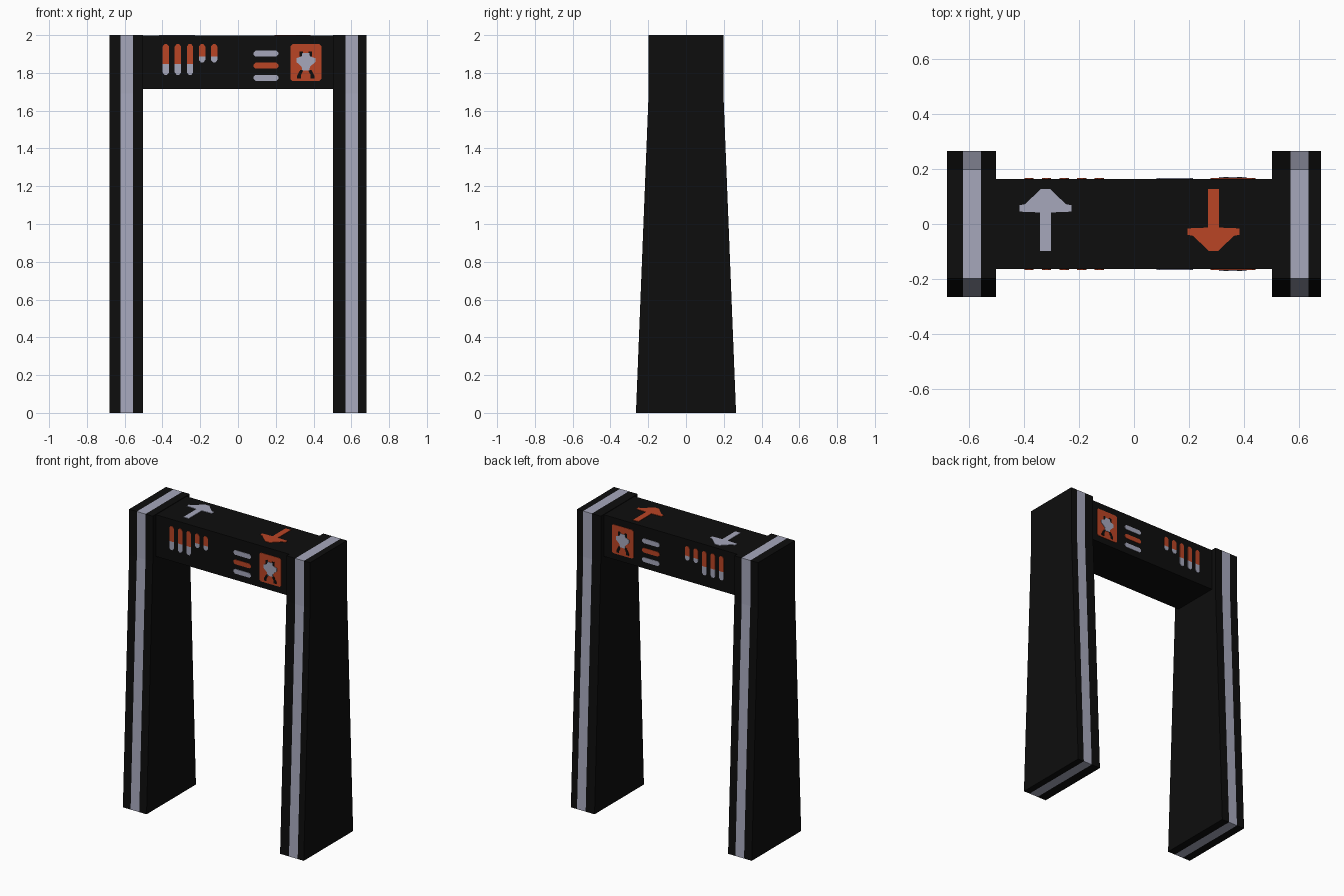
import bpy, bmesh

if "Cube" in bpy.data.objects:
    bpy.data.objects.remove(bpy.data.objects["Cube"])


def material(name, rgb):
    m = bpy.data.materials.new(name)
    m.diffuse_color = (*rgb, 1)
    m.use_nodes = True
    m.node_tree.nodes["Principled BSDF"].inputs["Base Color"].default_value = m.diffuse_color
    return m


BLACK = material("black casing", (0.004, 0.004, 0.004))
GREY = material("pale grey", (0.38, 0.39, 0.50))
RED = material("orange red", (0.49, 0.058, 0.018))


def finish(bm, name, mats):
    bmesh.ops.recalc_face_normals(bm, faces=bm.faces)
    me = bpy.data.meshes.new(name)
    bm.to_mesh(me)
    bm.free()
    for m in mats:
        me.materials.append(m)
    ob = bpy.data.objects.new(name, me)
    bpy.context.collection.objects.link(ob)
    return ob


# Posts: tapered profile swept along x, with the middle band coloured
PROFILE = [(-0.265, 0), (0.265, 0), (0.198, 1.69), (0.198, 2), (-0.198, 2), (-0.198, 1.69)]


def post(name, xs):
    bm = bmesh.new()
    rings = [[bm.verts.new((x, y, z)) for y, z in PROFILE] for x in xs]
    n = len(PROFILE)
    for k in range(3):
        for i in range(n):
            j = (i + 1) % n
            f = bm.faces.new((rings[k][i], rings[k][j], rings[k + 1][j], rings[k + 1][i]))
            f.material_index = 1 if k == 1 else 0
    bm.faces.new(rings[0])
    bm.faces.new(rings[-1])
    finish(bm, name, [BLACK, GREY])


post("left_post", (-0.68, -0.622, -0.557, -0.502))
post("right_post", (0.502, 0.569, 0.634, 0.68))

# Crossbar
BAR_Y, BAR_TOP = 0.164, 1.997
bm = bmesh.new()
bmesh.ops.create_cube(bm, size=1)
for v in bm.verts:
    v.co.x *= 1.004
    v.co.y *= 2 * BAR_Y
    v.co.z = 1.714 if v.co.z < 0 else BAR_TOP
finish(bm, "crossbar", [BLACK])


def plates(name, shapes, mat, thick, place):
    """Thin prisms from 2D outlines; place maps (u, v, height) to 3D."""
    bm = bmesh.new()
    for pts in shapes:
        n = len(pts)
        low = [bm.verts.new(place(u, v, 0)) for u, v in pts]
        top = [bm.verts.new(place(u, v, thick)) for u, v in pts]
        bm.faces.new(top)
        for i in range(n):
            j = (i + 1) % n
            bm.faces.new((low[i], low[j], top[j], top[i]))
        bm.faces.new(low[::-1])
    finish(bm, name, [mat])


def cut_box(x0, x1, z0, z1, c=0.0):
    """Rectangle with clipped corners."""
    if c == 0:
        return [(x0, z0), (x1, z0), (x1, z1), (x0, z1)]
    return [(x0 + c, z0), (x1 - c, z0), (x1, z0 + c), (x1, z1 - c),
            (x1 - c, z1), (x0 + c, z1), (x0, z1 - c), (x0, z0 + c)]


# Arrows on top of the crossbar
HALF = [(0.018, 0.127), (0.045, 0.10), (0.075, 0.072), (0.095, 0.068),
        (0.095, 0.045), (0.02, 0.042), (0.02, -0.098)]
ARROW = HALF + [(-u, v) for u, v in reversed(HALF)]
plates("grey_arrow", [ARROW], GREY, 0.003, lambda u, v, h: (u - 0.322, v, BAR_TOP + h))
plates("red_arrow", [ARROW], RED, 0.003, lambda u, v, h: (u + 0.289, 0.029 - v, BAR_TOP + h))

# Signal bars: (centre x, bottom, colour split)
BARS = [(-0.382, 1.79, 1.848), (-0.318, 1.79, 1.848), (-0.254, 1.79, 1.848),
        (-0.19, 1.856, 1.886), (-0.126, 1.856, 1.886)]
W = 0.017
bar_red = [[(x - W, s), (x + W, s), (x + W, 1.94), (x + 0.007, 1.952),
            (x - 0.007, 1.952), (x - W, 1.94)] for x, b, s in BARS]
bar_grey = [[(x - 0.007, b), (x + 0.007, b), (x + W, b + 0.012), (x + W, s),
             (x - W, s), (x - W, b + 0.012)] for x, b, s in BARS]


def dash(z):
    return cut_box(0.082, 0.214, z - 0.016, z + 0.016, 0.011)


# Figure inside the square badge
C = 0.359
half_body = [(0.018, 1.905), (0.022, 1.888), (0.05, 1.878), (0.05, 1.858),
             (0.022, 1.832), (0.018, 1.812)]
body = [(C + u, v) for u, v in half_body] + [(C - u, v) for u, v in reversed(half_body)]
dark = []
for s in (-1, 1):
    dark.append(cut_box(C + s * 0.024 - 0.009, C + s * 0.024 + 0.009, 1.886, 1.914))
    dark.append([(C + s * u, v) for u, v in
                 [(0.012, 1.815), (0.03, 1.815), (0.046, 1.785), (0.046, 1.77),
                  (0.026, 1.77), (0.026, 1.788)]])

# Same sign on front and back
for side, s in (("front", -1), ("back", 1)):
    def place(u, v, h, s=s):
        return (u, s * (BAR_Y + h), v)
    plates(side + "_bars_upper", bar_red, RED, 0.003, place)
    plates(side + "_bars_lower", bar_grey, GREY, 0.003, place)
    plates(side + "_grey_dashes", [dash(1.902), dash(1.774)], GREY, 0.003, place)
    plates(side + "_red_dash", [dash(1.838)], RED, 0.003, place)
    plates(side + "_badge", [cut_box(0.278, 0.441, 1.757, 1.952, 0.01)], RED, 0.003, place)
    plates(side + "_badge_shadow_marks", dark, BLACK, 0.0045, place)
    plates(side + "_badge_figure", [body], GREY, 0.006, place)
